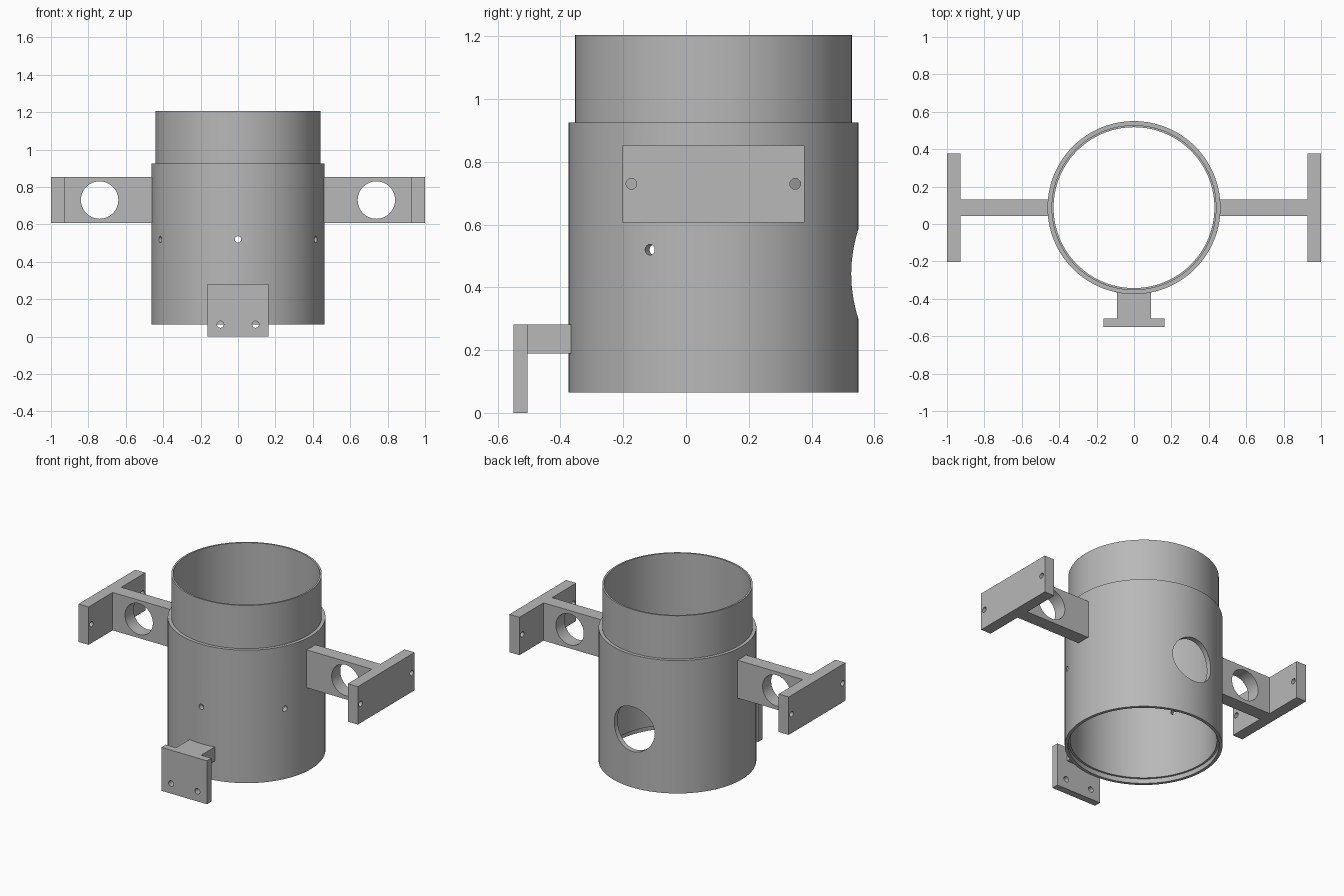
import bpy, bmesh
from math import radians, pi, sin, cos
from mathutils import Matrix, Vector

old = bpy.data.objects.get("Cube")
if old:
    bpy.data.objects.remove(old, do_unlink=True)

GREY = (0.48, 0.48, 0.48, 1)
mat = bpy.data.materials.new("plain grey")
mat.use_nodes = True
mat.diffuse_color = GREY
mat.node_tree.nodes["Principled BSDF"].inputs["Base Color"].default_value = GREY

CY = 0.0875        # tube axis in y
ARM_Z = 0.73       # arm centre height


def make_object(name, bm):
    bmesh.ops.recalc_face_normals(bm, faces=bm.faces)
    mesh = bpy.data.meshes.new(name)
    bm.to_mesh(mesh)
    bm.free()
    mesh.materials.append(mat)
    obj = bpy.data.objects.new(name, mesh)
    bpy.context.collection.objects.link(obj)
    return obj


def add_box(bm, low, high):
    low, high = Vector(low), Vector(high)
    matrix = Matrix.Translation((low + high) / 2) @ Matrix.Diagonal((*(high - low), 1))
    bmesh.ops.create_cube(bm, size=1, matrix=matrix)


def box(name, low, high):
    bm = bmesh.new()
    add_box(bm, low, high)
    return make_object(name, bm)


def drill(obj, holes, sides=48):
    """Cut round holes, each given as centre, direction, radius and length."""
    bm = bmesh.new()
    for centre, direction, radius, length in holes:
        turn = Vector(direction).to_track_quat("Z", "Y").to_matrix().to_4x4()
        bmesh.ops.create_cone(bm, cap_ends=True, segments=sides, radius1=radius,
                              radius2=radius, depth=length,
                              matrix=Matrix.Translation(centre) @ turn)
    cutter = make_object("hole_cutter", bm)
    cutter.hide_render = True
    mod = obj.modifiers.new("holes", "BOOLEAN")
    mod.operation = "DIFFERENCE"
    mod.solver = "EXACT"
    mod.object = cutter
    bpy.context.view_layer.objects.active = obj
    bpy.ops.object.modifier_apply(modifier=mod.name)
    bpy.data.objects.remove(cutter, do_unlink=True)


# Stepped tube: thin collar on top, shallow recess inside the bottom rim
profile = [(0.43, 1.205), (0.441, 1.205), (0.441, 0.925), (0.4625, 0.925),
           (0.4625, 0.065), (0.443, 0.065), (0.443, 0.095), (0.43, 0.095)]
SEGMENTS = 128
bm = bmesh.new()
rings = []
for i in range(SEGMENTS):
    a = 2 * pi * i / SEGMENTS
    rings.append([bm.verts.new((r * cos(a), CY + r * sin(a), z)) for r, z in profile])
for i in range(SEGMENTS):
    here, after = rings[i], rings[(i + 1) % SEGMENTS]
    for j in range(len(profile)):
        k = (j + 1) % len(profile)
        bm.faces.new((here[j], after[j], after[k], here[k]))
tube = make_object("stepped_tube", bm)

# Round port at the back and three small screw holes at the front
holes = [((0, CY + 0.45, 0.443), (0, 1, 0), 0.145, 0.3)]
for degrees in (-154, -90, -26):
    d = Vector((cos(radians(degrees)), sin(radians(degrees)), 0))
    holes.append((Vector((0, CY, 0.52)) + d * 0.45, d, 0.017, 0.1))
drill(tube, holes)
parts = [tube]

# Side arms with a round opening, each ending in a mounting plate
for side, s in (("left", 1), ("right", -1)):
    def span(a, b):
        return sorted((s * a, s * b))
    x0, x1 = span(0.447, 0.93)
    arm = box(side + "_arm", (x0, CY - 0.044, 0.607), (x1, CY + 0.044, 0.852))
    drill(arm, [((s * 0.74, CY, ARM_Z), (0, 1, 0), 0.1, 0.3)], 64)
    x0, x1 = span(0.928, 1.0)
    plate = box(side + "_plate", (x0, -0.203, 0.607), (x1, 0.378, 0.852))
    drill(plate, [((s * 0.965, y, ARM_Z), (1, 0, 0), 0.017, 0.2) for y in (-0.174, 0.348)])
    parts += [arm, plate]

# Front foot: short block and a hanging plate with two screw holes
block = box("front_block", (-0.09, -0.51, 0.19), (0.09, -0.36, 0.281))
foot = box("front_plate", (-0.163, -0.55, 0), (0.163, -0.505, 0.281))
drill(foot, [((x, -0.53, 0.065), (0, 1, 0), 0.018, 0.2) for x in (-0.094, 0.094)])
parts += [block, foot]

# Smooth the round walls, keep edges sharp
bpy.ops.object.select_all(action="DESELECT")
for part in parts:
    part.select_set(True)
bpy.context.view_layer.objects.active = tube
bpy.ops.object.shade_smooth_by_angle(angle=radians(30))
